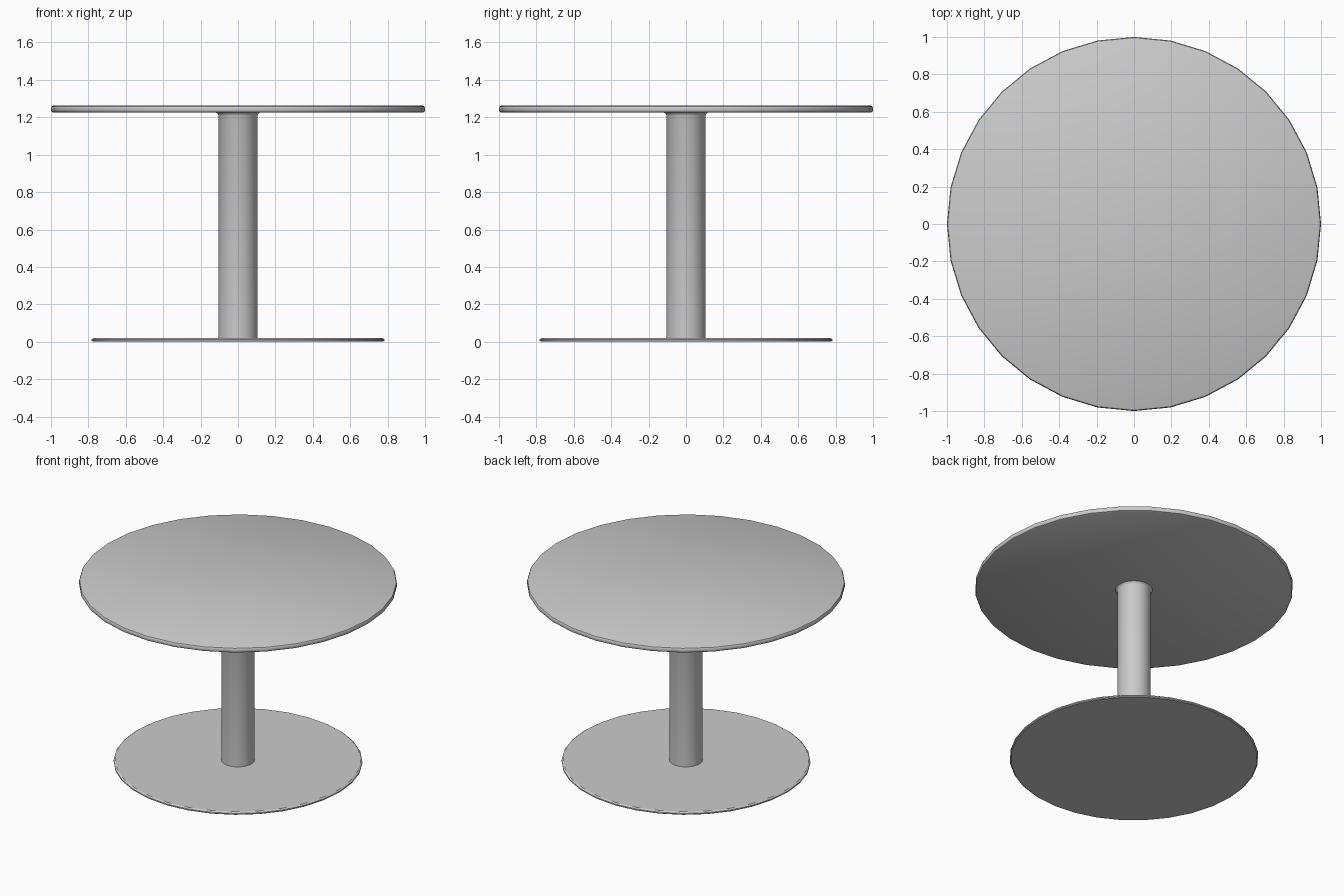
import bpy, bmesh
from math import cos, sin, pi

if "Cube" in bpy.data.objects:
    bpy.data.objects.remove(bpy.data.objects["Cube"])


def lathe(name, profile, sides=32):
    """Spin a closed (radius, z) profile into a capped solid."""
    bm = bmesh.new()
    rings = [[bm.verts.new((r * cos(2 * pi * i / sides), r * sin(2 * pi * i / sides), z))
              for i in range(sides)] for r, z in profile]
    for low, high in zip(rings, rings[1:]):
        for i in range(sides):
            j = (i + 1) % sides
            bm.faces.new((low[i], low[j], high[j], high[i]))
    bm.faces.new(rings[0][::-1])
    bm.faces.new(rings[-1])
    mesh = bpy.data.meshes.new(name)
    bm.to_mesh(mesh)
    bm.free()
    obj = bpy.data.objects.new(name, mesh)
    bpy.context.collection.objects.link(obj)
    bpy.ops.object.select_all(action='DESELECT')
    obj.select_set(True)
    bpy.context.view_layer.objects.active = obj
    bpy.ops.object.shade_smooth_by_angle(angle=pi / 6)
    return obj


# Floor plate with a thin chamfered rim
lathe("base_plate", [(0.775, 0), (0.782, 0.005), (0.782, 0.013), (0.772, 0.02)])

# Central post, flaring slightly under the top
lathe("column", [(0.105, 0.018), (0.105, 1.21), (0.108, 1.217), (0.118, 1.226)])

# Round top with a softened edge
lathe("table_top", [(0.988, 1.225), (0.996, 1.229), (1.0, 1.236),
                    (1.0, 1.251), (0.996, 1.258), (0.988, 1.262)])
